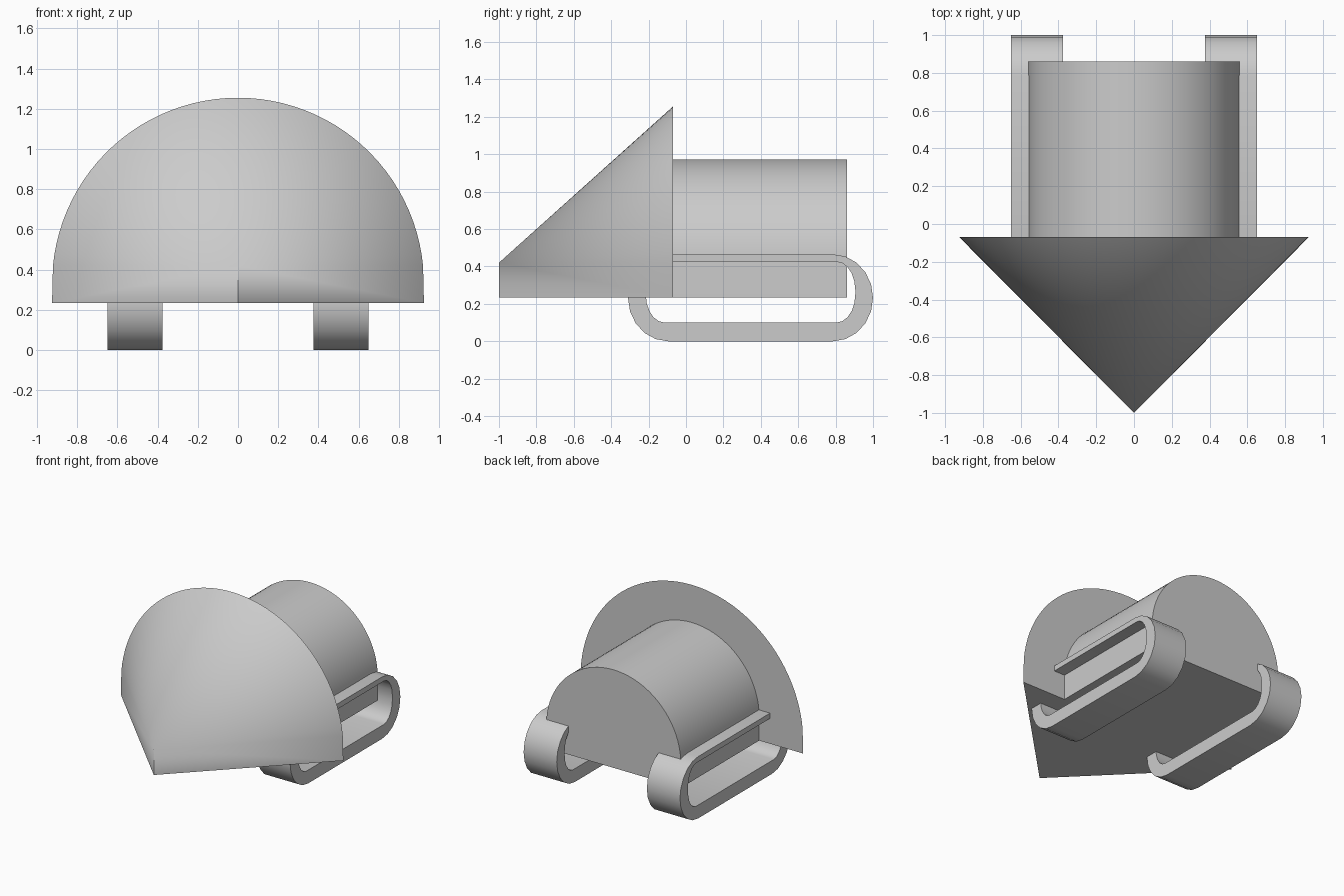
import bpy, bmesh
from math import pi, sin, cos, asin, radians

cube = bpy.data.objects.get("Cube")
if cube:
    bpy.data.objects.remove(cube, do_unlink=True)

grey = bpy.data.materials.new("plain grey")
grey.use_nodes = True
grey.diffuse_color = (0.6, 0.6, 0.6, 1)
grey.node_tree.nodes["Principled BSDF"].inputs["Base Color"].default_value = (0.6, 0.6, 0.6, 1)

BASE, JOINT, TIP_Z = 0.235, -0.07, 0.42


def finish(name, bm):
    bmesh.ops.recalc_face_normals(bm, faces=bm.faces)
    mesh = bpy.data.meshes.new(name)
    bm.to_mesh(mesh)
    bm.free()
    mesh.materials.append(grey)
    obj = bpy.data.objects.new(name, mesh)
    bpy.context.collection.objects.link(obj)
    bpy.ops.object.select_all(action='DESELECT')
    obj.select_set(True)
    bpy.context.view_layer.objects.active = obj
    bpy.ops.object.shade_smooth_by_angle(angle=radians(32))
    return obj


def arch(radius, centre, start, steps):
    """Arc from right to left in x, z, beginning at the given angle."""
    angles = [start + (pi - 2 * start) * i / steps for i in range(steps + 1)]
    return [(radius * cos(a), centre + radius * sin(a)) for a in angles]


def rounded_loop(y0, y1, z0, z1, ry, rz, steps=5):
    """Rounded rectangle in y, z."""
    corners = [(y1 - ry, z1 - rz), (y0 + ry, z1 - rz),
               (y0 + ry, z0 + rz), (y1 - ry, z0 + rz)]
    return [(cy + ry * cos(a), cz + rz * sin(a))
            for q, (cy, cz) in enumerate(corners)
            for a in [(q + i / steps) * pi / 2 for i in range(steps + 1)]]


# Nose: half cone above a wedge that meets in a short upright edge
bm = bmesh.new()
rim = [bm.verts.new((x, JOINT, z)) for x, z in arch(0.925, 0.33, asin(0.09 / 0.925), 48)]
right_low = bm.verts.new((0.925, JOINT, BASE))
left_low = bm.verts.new((-0.925, JOINT, BASE))
tip = bm.verts.new((0, -1, TIP_Z))
tip_low = bm.verts.new((0, -1, BASE))
for a, b in zip(rim, rim[1:]):
    bm.faces.new((a, b, tip))
bm.faces.new((right_low, rim[0], tip, tip_low))
bm.faces.new((left_low, tip_low, tip, rim[-1]))
bm.faces.new((right_low, tip_low, left_low))
bm.faces.new([right_low] + rim + [left_low])
finish("nose", bm)

# Body: arched prism behind the nose
bm = bmesh.new()
outline = [(0.56, BASE)] + arch(0.56, 0.412, 0, 40) + [(-0.56, BASE)]
front = bm.faces.new([bm.verts.new((x, JOINT, z)) for x, z in outline])
back = bmesh.ops.extrude_face_region(bm, geom=[front], use_keep_orig=True)
bmesh.ops.translate(bm, vec=(0, 0.93, 0),
                    verts=[g for g in back["geom"] if isinstance(g, bmesh.types.BMVert)])
finish("body", bm)

# Tracks: rounded bands, thin along the top
outer = rounded_loop(-0.31, 1.0, 0, 0.465, 0.215, 0.2325)
inner = rounded_loop(-0.215, 0.905, 0.1, 0.425, 0.1, 0.15)
for side, name in ((-1, "right_track"), (1, "left_track")):
    bm = bmesh.new()
    rings = [[bm.verts.new((side * x, y, z)) for y, z in loop]
             for x, loop in ((0.375, outer), (0.65, outer), (0.65, inner), (0.375, inner))]
    count = len(outer)
    for k in range(4):
        a, b = rings[k], rings[(k + 1) % 4]
        for i in range(count):
            j = (i + 1) % count
            bm.faces.new((a[i], a[j], b[j], b[i]))
    bmesh.ops.remove_doubles(bm, verts=bm.verts, dist=0.0005)
    finish(name, bm)
